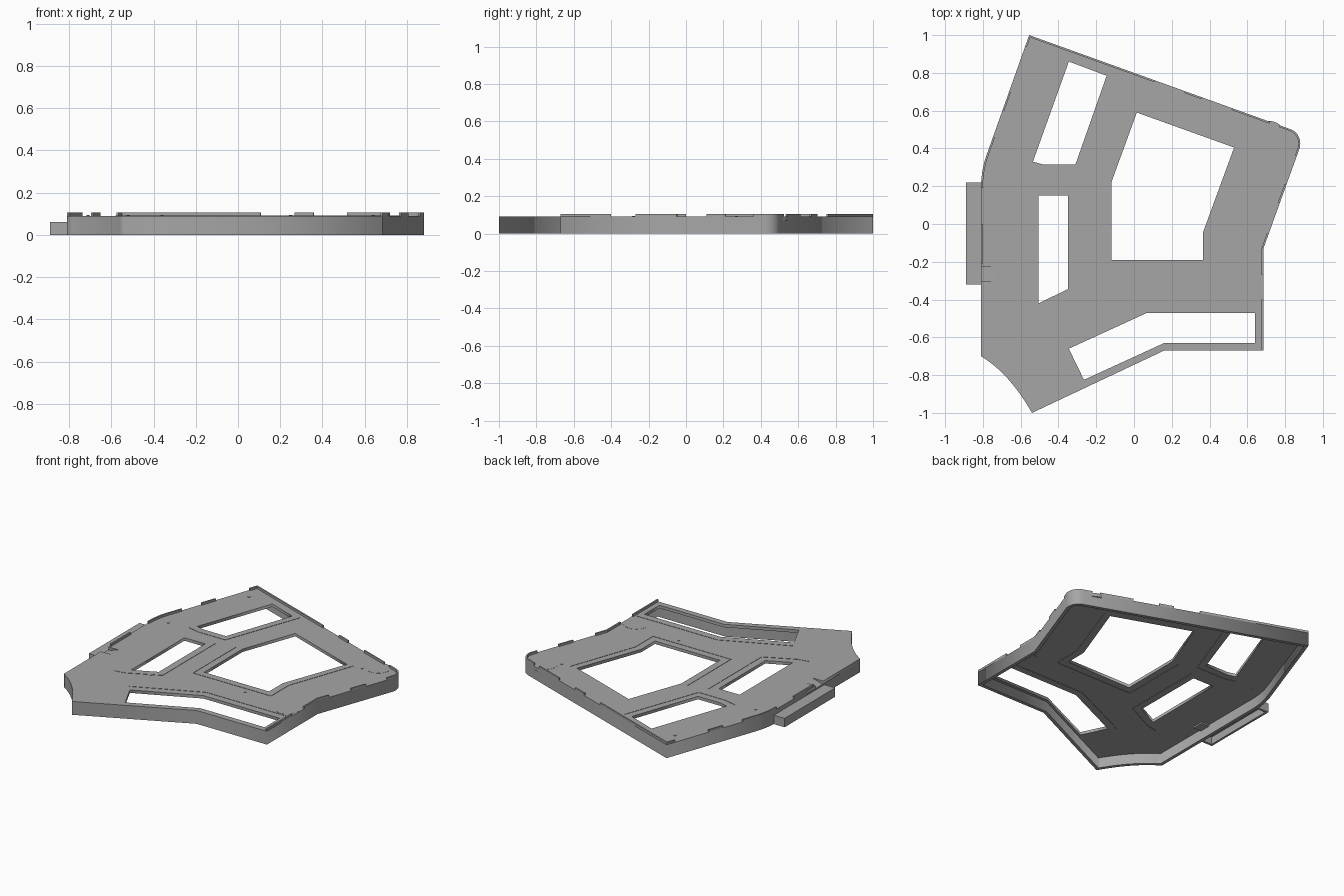
import bpy, bmesh, math
from mathutils import Vector

if "Cube" in bpy.data.objects:
    bpy.data.objects.remove(bpy.data.objects["Cube"])

grey = bpy.data.materials.new("mid grey")
grey.diffuse_color = (0.38, 0.38, 0.38, 1)
grey.use_nodes = True
grey.node_tree.nodes["Principled BSDF"].inputs["Base Color"].default_value = grey.diffuse_color

def V(p):
    return Vector((p[0], p[1]))

def arc(p, c, q, n=8):
    """Quadratic arc from p to q pulled toward c."""
    p, c, q = V(p), V(c), V(q)
    return [tuple(p*(1-t)**2 + c*2*t*(1-t) + q*t*t) for t in (i/n for i in range(n+1))]

def inset(pts, d):
    """Mitred inward offset of a counter-clockwise loop."""
    out = []
    for i, p in enumerate(pts):
        a, b, c = V(pts[i-1]), V(p), V(pts[(i+1) % len(pts)])
        e, f = (b-a).normalized(), (c-b).normalized()
        n, m = Vector((-e.y, e.x)), Vector((-f.y, f.x))
        out.append(tuple(b + (n+m)*d/(1+n.dot(m))))
    return out

def slab(name, loops, z0, z1):
    """Flat slab from an outline and its holes."""
    cu = bpy.data.curves.new(name, 'CURVE')
    cu.dimensions, cu.fill_mode = '2D', 'BOTH'
    cu.extrude = (z1-z0)/2
    for pts in loops:
        s = cu.splines.new('POLY')
        s.points.add(len(pts)-1)
        for sp, p in zip(s.points, pts):
            sp.co = (p[0], p[1], 0, 1)
        s.use_cyclic_u = True
    ob = bpy.data.objects.new(name, cu)
    ob.location.z = (z0+z1)/2
    bpy.context.collection.objects.link(ob)
    bpy.ops.object.select_all(action='DESELECT')
    ob.select_set(True)
    bpy.context.view_layer.objects.active = ob
    bpy.ops.object.convert(target='MESH')
    ob = bpy.context.object
    ob.data.materials.clear()
    ob.data.materials.append(grey)
    return ob

def prism(bm, pts, z0, z1):
    """Prism; z1 may be a list of heights, one per corner."""
    tops = z1 if isinstance(z1, list) else [z1]*len(pts)
    lo = [bm.verts.new((p[0], p[1], z0)) for p in pts]
    hi = [bm.verts.new((p[0], p[1], h)) for p, h in zip(pts, tops)]
    bm.faces.new(lo[::-1])
    bm.faces.new(hi)
    for i in range(len(pts)):
        j = (i+1) % len(pts)
        bm.faces.new((lo[i], lo[j], hi[j], hi[i]))

def finish(name, bm):
    bmesh.ops.recalc_face_normals(bm, faces=bm.faces)
    me = bpy.data.meshes.new(name)
    bm.to_mesh(me)
    bm.free()
    me.materials.append(grey)
    ob = bpy.data.objects.new(name, me)
    bpy.context.collection.objects.link(ob)
    return ob

def strips(name, paths, w, z0, z1):
    """Thin walls lying to the left of each path."""
    bm = bmesh.new()
    for path in paths:
        for a, b in zip(path, path[1:]):
            a, b = V(a), V(b)
            d = (b-a).normalized()
            n = Vector((-d.y, d.x))*w
            prism(bm, [a, b, b+n, a+n], z0, z1)
    return finish(name, bm)

def boxes(name, items):
    bm = bmesh.new()
    for x0, x1, y0, y1, z0, z1 in items:
        prism(bm, [(x0, y0), (x1, y0), (x1, y1), (x0, y1)], z0, z1)
    return finish(name, bm)

# Outline, counter-clockwise from the front point
corner = arc((0.88, 0.41), (0.885, 0.485), (0.82, 0.505))
shoulder = arc((-0.775, 0.38), (-0.81, 0.29), (-0.81, 0.19))
scoop = arc((-0.81, -0.70), (-0.66, -0.79), (-0.54, -1.0), 12)
right = [(0.16, -0.67), (0.685, -0.67), (0.685, -0.13)]
notch = [(-0.81, -0.225), (-0.73, -0.225), (-0.73, -0.305), (-0.81, -0.305)]
front = right + corner + [(-0.555, 1.0)] + shoulder
outline = front + scoop
plate_outline = front + notch + scoop

# Window openings
windows = [
    [(-0.345, 0.86), (-0.145, 0.785), (-0.31, 0.315), (-0.48, 0.315), (-0.535, 0.33)],
    [(-0.505, 0.15), (-0.35, 0.15), (-0.35, -0.345), (-0.505, -0.42)],
    [(0.015, 0.59), (0.53, 0.405), (0.365, -0.045), (0.365, -0.19), (-0.12, -0.19), (-0.12, 0.22)],
    [(0.07, -0.47), (0.64, -0.47), (0.64, -0.63), (0.16, -0.63), (-0.265, -0.825), (-0.345, -0.66)],
]

# Top plate and the skirt wall below it
slab("top_plate", [plate_outline] + windows, 0.07, 0.09)
slab("skirt_wall", [outline, inset(outline, 0.022)], 0.0, 0.07)

# Broken lip standing on the right, back and left edges
def on(a, b, axis, u, v):
    a, b = V(a), V(b)
    f = lambda s: a + (b-a)*((s-a[axis])/(b[axis]-a[axis]))
    return [f(u), f(v)]

R0, R1, R2 = (0.685, -0.67), (0.685, -0.13), (0.88, 0.41)
B0, B1, L1 = (0.82, 0.505), (-0.555, 1.0), (-0.775, 0.38)
lips = [
    on(R0, R1, 1, -0.67, -0.40),
    on(R0, R1, 1, -0.27, -0.13), on(R1, R2, 1, -0.13, -0.05),
    on(R1, R2, 1, 0.11, 0.21),
    on(R1, R2, 1, 0.36, 0.41), corner, on(B0, B1, 0, 0.82, 0.77),
    on(B0, B1, 0, 0.72, 0.52), on(B0, B1, 0, 0.36, 0.27),
    on(B0, B1, 0, 0.11, -0.33), on(B0, B1, 0, -0.33, -0.555),
    on(B1, L1, 1, 1.0, 0.94), on(B1, L1, 1, 0.70, 0.60),
    on(B1, L1, 1, 0.46, 0.38), shoulder,
    [(-0.81, 0.0), (-0.81, -0.21)],
]
strips("edge_lip", lips, 0.010, 0.09, 0.105)

# Fine score ribs beside the windows, above and below the plate
ribs = [
    [(-0.57, 0.285), (-0.48, 0.265), (-0.28, 0.265), (-0.09, 0.79)],
    [(-0.58, -0.49), (-0.505, -0.475), (-0.30, -0.375), (-0.30, 0.19)],
    [(-0.17, 0.22), (-0.17, -0.24), (0.415, -0.24), (0.415, -0.05), (0.58, 0.41)],
    [(0.66, -0.42), (0.06, -0.42), (-0.38, -0.62)],
]
strips("score_ribs", ribs, 0.003, 0.067, 0.092)

# Hollow side channel, open underneath
boxes("side_channel", [
    (-0.89, -0.81, -0.32, 0.22, 0.05, 0.06),
    (-0.89, -0.875, -0.32, 0.22, 0.0, 0.05),
    (-0.875, -0.81, -0.32, -0.305, 0.0, 0.05),
    (-0.875, -0.81, 0.205, 0.22, 0.0, 0.05),
])

# Ramp leading from the plate down to the channel
bm = bmesh.new()
prism(bm, [(-0.81, -0.305), (-0.73, -0.305), (-0.73, -0.225), (-0.81, -0.225)],
      0.06, [0.066, 0.09, 0.09, 0.066])
finish("cable_ramp", bm)

# Shallow round pads and small pin heads
def discs(name, spots, z0, z1, n):
    bm = bmesh.new()
    for x, y, r in spots:
        prism(bm, [(x + r*math.cos(k*math.tau/n), y + r*math.sin(k*math.tau/n))
                   for k in range(n)], z0, z1)
    finish(name, bm)

discs("round_pads", [(0.72, 0.47, 0.075), (0.60, -0.33, 0.08)], 0.068, 0.091, 32)
discs("pin_heads", [(-0.52, 0.86, 0.008), (-0.71, 0.27, 0.008), (-0.36, -0.41, 0.008),
                    (0.25, -0.28, 0.008), (0.64, 0.41, 0.008)], 0.068, 0.093, 10)
